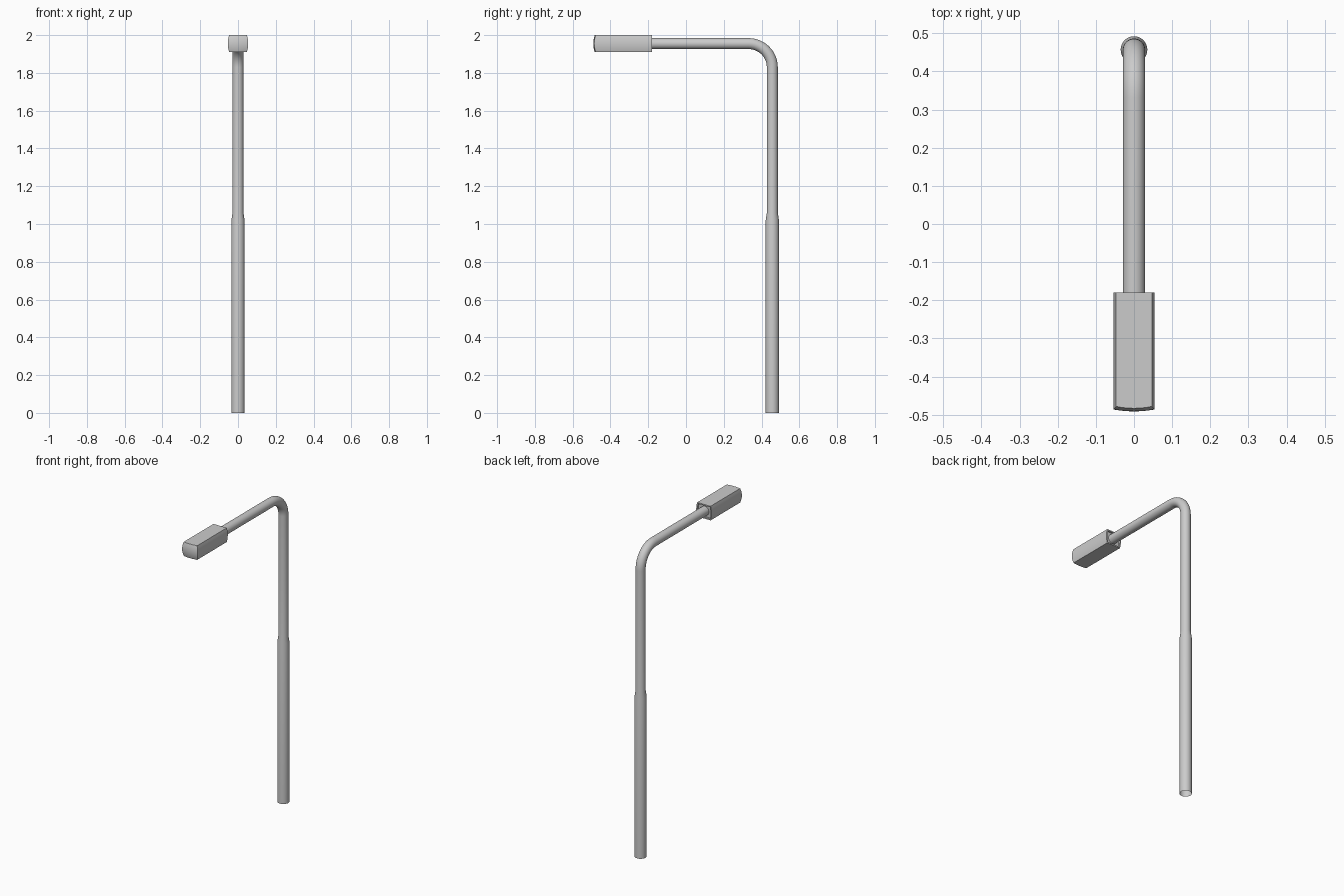
import bpy, bmesh, math
from mathutils import Vector

if "Cube" in bpy.data.objects:
    bpy.data.objects.remove(bpy.data.objects["Cube"])


def finish(bm, name, angle):
    bmesh.ops.recalc_face_normals(bm, faces=bm.faces)
    mesh = bpy.data.meshes.new(name)
    bm.to_mesh(mesh)
    bm.free()
    ob = bpy.data.objects.new(name, mesh)
    bpy.context.collection.objects.link(ob)
    bpy.ops.object.select_all(action='DESELECT')
    ob.select_set(True)
    bpy.context.view_layer.objects.active = ob
    bpy.ops.object.shade_smooth_by_angle(angle=math.radians(angle))
    return ob


# Pole: stepped tube swept up, around the bend and out to the head
PY, TOP, BEND, R = 0.457, 1.955, 0.125, 0.029
stations = [(PY, 0, 0.035, 0), (PY, 1.02, 0.035, 0), (PY, 1.06, R, 0)]
for i in range(13):
    a = math.pi / 2 * i / 12
    stations.append((PY - BEND + BEND * math.cos(a),
                     TOP - BEND + BEND * math.sin(a), R, a))
stations.append((-0.20, TOP, R, math.pi / 2))

SIDES = 32
bm = bmesh.new()
rings = []
for y, z, r, a in stations:
    out = Vector((0, math.cos(a), math.sin(a)))
    rings.append([bm.verts.new(Vector((0, y, z))
                  + Vector((r * math.cos(t), 0, 0)) + out * r * math.sin(t))
                  for t in (2 * math.pi * k / SIDES for k in range(SIDES))])
for lo, hi in zip(rings, rings[1:]):
    for k in range(SIDES):
        n = (k + 1) % SIDES
        bm.faces.new((lo[k], lo[n], hi[n], hi[k]))
bm.faces.new(rings[-1])
finish(bm, "pole", 30)

# Lamp head: box with bulged sides, a domed front and a recessed back
N, ZC, HALF = 8, 1.955, 0.045
bm = bmesh.new()
grid = []
for j in range(N + 1):
    v = 2 * j / N - 1
    w = 0.054 - 0.007 * v * v
    grid.append([bm.verts.new((w * u, -0.491 + 0.005 * u * u + 0.008 * v * v,
                               ZC + HALF * v))
                 for u in (2 * i / N - 1 for i in range(N + 1))])
for j in range(N):
    for i in range(N):
        bm.faces.new((grid[j][i], grid[j][i + 1],
                      grid[j + 1][i + 1], grid[j + 1][i]))
loop = (grid[0] + [row[N] for row in grid[1:]]
        + grid[N][N - 1::-1] + [grid[j][0] for j in range(N - 1, 0, -1)])
back = [bm.verts.new((p.co.x, -0.18, p.co.z)) for p in loop]
for k in range(len(loop)):
    n = (k + 1) % len(loop)
    bm.faces.new((loop[k], loop[n], back[n], back[k]))
rear = bm.faces.new(back)
bmesh.ops.recalc_face_normals(bm, faces=bm.faces)
bmesh.ops.inset_region(bm, faces=[rear], thickness=0.008)
bmesh.ops.inset_region(bm, faces=[rear], thickness=0.0005, depth=-0.01)
finish(bm, "lamp_head", 35)
